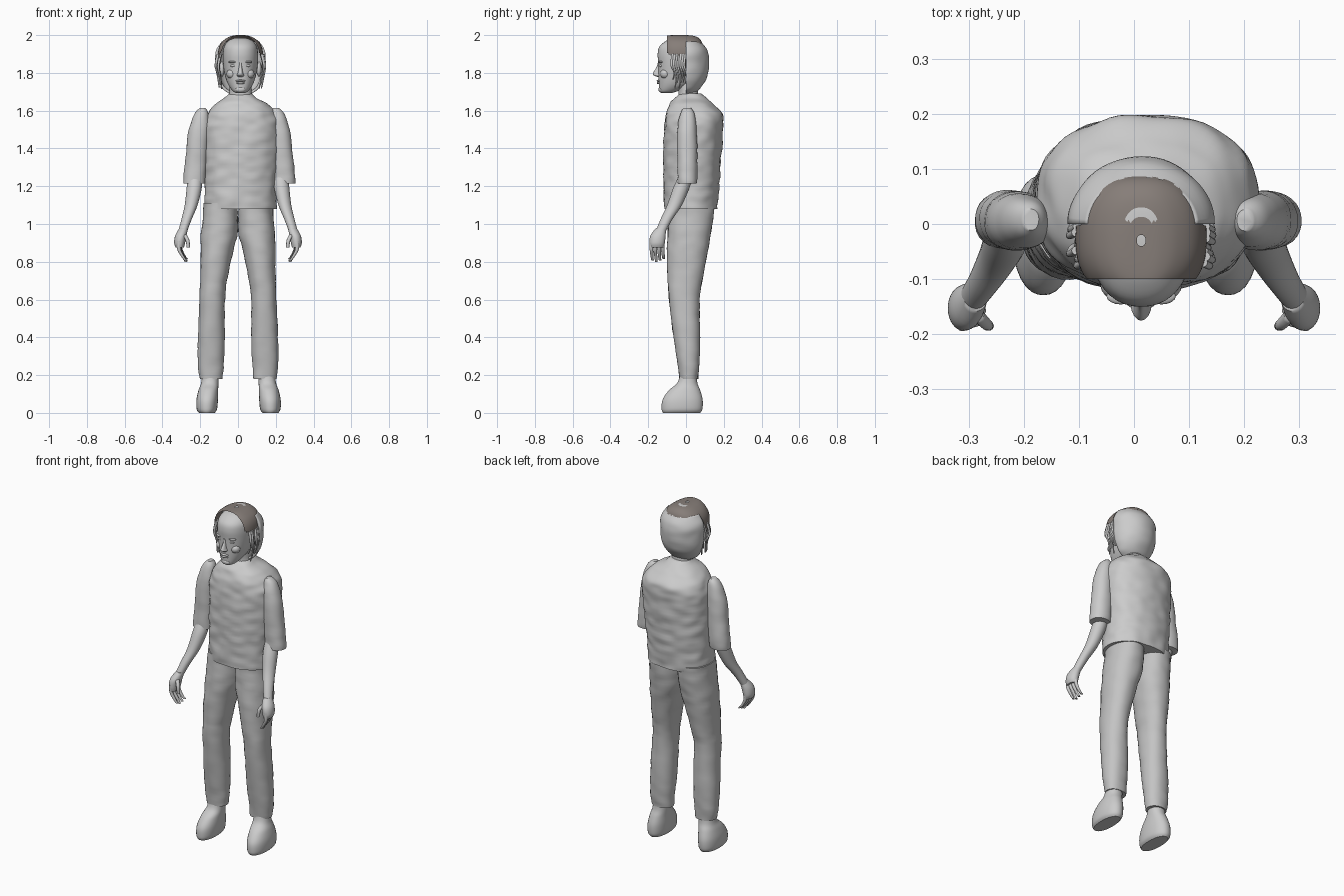
import bpy, bmesh, math, random
from mathutils import Vector, noise

random.seed(4)
MID = 0.013
if "Cube" in bpy.data.objects:
    bpy.data.objects.remove(bpy.data.objects["Cube"], do_unlink=True)


def material(name, colour):
    mat = bpy.data.materials.new(name)
    mat.use_nodes = True
    mat.diffuse_color = (*colour, 1)
    mat.node_tree.nodes["Principled BSDF"].inputs["Base Color"].default_value = (*colour, 1)
    return mat


GREY = material("pale grey", (0.6, 0.6, 0.6))
TROUSER_GREY = material("trouser grey", (0.55, 0.55, 0.55))
BROWN = material("hair brown", (0.24, 0.208, 0.19))


def finish(name, bm, mat, angle=50):
    """Turn a bmesh into a smooth shaded object."""
    bmesh.ops.recalc_face_normals(bm, faces=bm.faces)
    mesh = bpy.data.meshes.new(name)
    bm.to_mesh(mesh)
    bm.free()
    mesh.materials.append(mat)
    obj = bpy.data.objects.new(name, mesh)
    bpy.context.collection.objects.link(obj)
    bpy.ops.object.select_all(action="DESELECT")
    obj.select_set(True)
    bpy.context.view_layer.objects.active = obj
    bpy.ops.object.shade_smooth_by_angle(angle=math.radians(angle))
    return obj


def smooth_rows(rows, steps):
    """Interpolate rows of numbers with a smooth spline."""
    result = []
    for i in range(len(rows) - 1):
        a, b, c, d = (rows[max(0, min(len(rows) - 1, i + k))] for k in (-1, 0, 1, 2))
        for s in range(steps):
            t = s / steps
            result.append([q + 0.5 * t * (r - p + t * (2 * p - 5 * q + 4 * r - w
                           + t * (3 * (q - r) + w - p)))
                           for p, q, r, w in zip(a, b, c, d)])
    return result + [list(rows[-1])]


def loft_mesh(rows, side=1, mid=MID, sides=32, steps=5, power=2.2, bump=0, half=False):
    """Skin level rings given as (z, centre x, half width, front y, back y)."""
    bm = bmesh.new()
    rings = []
    count = sides + 1 if half else sides
    for z, cx, rx, front, back in smooth_rows(rows, steps):
        ring = []
        for k in range(count):
            a = (math.pi if half else math.tau) * k / sides
            c, s = math.cos(a), math.sin(a)
            r = (abs(c) ** power + abs(s) ** power) ** (-1 / power)
            p = Vector((mid + side * cx + rx * r * c,
                        (front + back) / 2 + (back - front) / 2 * r * s, z))
            if bump:
                wave = noise.noise(Vector((p.x * 14, p.y * 14, p.z * 24)))
                p += Vector((c, s, 0)) * bump * wave
            ring.append(bm.verts.new(p))
        rings.append(ring)
    for low, high in zip(rings, rings[1:]):
        for k in range(sides):
            n = (k + 1) % count
            bm.faces.new((low[k], low[n], high[n], high[k]))
    if not half:
        bm.faces.new(rings[0])
        bm.faces.new(rings[-1])
    return bm


def loft(name, rows, mat=GREY, **options):
    return finish(name, loft_mesh(rows, **options), mat)


def ball(name, loc, size, mat=GREY):
    bm = bmesh.new()
    bmesh.ops.create_uvsphere(bm, u_segments=16, v_segments=10, radius=1)
    for v in bm.verts:
        v.co = Vector(loc) + Vector(a * b for a, b in zip(v.co, size))
    return finish(name, bm, mat)


def strand(name, points, radius, tip=0.5):
    """A tapering tube along a few points."""
    rows = [(p[2], p[0], radius * (1 + (tip - 1) * i / (len(points) - 1)), p[1])
            for i, p in enumerate(points)]
    rows = [(z, x, r, y - r, y + r) for z, x, r, y in rows]
    return loft(name, rows, mid=0, sides=10, steps=4, power=2)


# Shirt body with soft wrinkles
loft("shirt", [
    (1.08, 0, .19, -.115, .165), (1.2, 0, .19, -.118, .175),
    (1.35, 0.005, .197, -.12, .186), (1.5, 0.01, .203, -.115, .195),
    (1.575, 0.01, .188, -.108, .196), (1.63, 0.007, .145, -.09, .15),
    (1.665, 0, .09, -.06, .11), (1.69, 0, .06, -.035, .075)],
    sides=72, steps=9, power=2.3, bump=0.007)

# Neck
loft("neck", [(1.64, 0, .07, -.05, .07), (1.69, 0, .06, -.04, .065),
              (1.76, 0, .058, -.05, .06)])

# Head and face
loft("head", [
    (1.693, 0, .022, -.13, -.08), (1.705, 0, .042, -.141, -.04),
    (1.74, 0, .066, -.144, .03), (1.79, 0, .083, -.146, .08),
    (1.85, 0, .092, -.147, .09), (1.9, 0, .093, -.15, .09),
    (1.94, 0, .086, -.14, .075), (1.97, 0, .065, -.105, .05),
    (1.985, 0, .03, -.07, .01)], sides=40, power=2.2)
loft("nose", [(1.778, 0, .012, -.15, -.12), (1.788, 0, .019, -.172, -.12),
              (1.8, 0, .014, -.174, -.12), (1.83, 0, .009, -.156, -.12),
              (1.855, 0, .008, -.149, -.12)], sides=16, power=2)
ball("upper_lip", (MID, -.144, 1.758), (.026, .011, .006))
ball("lower_lip", (MID, -.144, 1.747), (.022, .011, .007))
ball("chin", (MID, -.132, 1.712), (.028, .014, .016))
for side, word in ((-1, "right"), (1, "left")):
    ball(word + "_eye", (MID + side * .036, -.128, 1.838), (.017, .014, .008))
    ball(word + "_brow", (MID + side * .037, -.131, 1.858), (.026, .015, .007))
    ball(word + "_cheek", (MID + side * .046, -.11, 1.795), (.028, .027, .026))
    ball(word + "_ear", (MID + side * .098, -.015, 1.82), (.014, .026, .04))
    # Loose locks hanging over the ears
    for k in range(7):
        y = -.07 + .011 * k
        x = MID + side * (.1 + .02 * random.random())
        low = 1.71 + .07 * random.random()
        strand(f"{word}_lock_{k}", [
            (x, y, 1.9), (x + side * .012, y - .006, 1.84),
            (x + side * .004, y + .008, (low + 1.84) / 2),
            (x - side * .012 * random.random(), y, low)], .008, .4)

# Half shell behind the head
shell = loft("back_hair_shell", [
    (z, 0, rx, -ry, ry) for z, rx, ry in (
        (1.69, .06, .045), (1.72, .098, .078), (1.78, .124, .113),
        (1.86, .132, .122), (1.92, .128, .113), (1.965, .1, .08))],
    half=True, power=2, bump=0.003)
rim = shell.modifiers.new("thickness", "SOLIDIFY")
rim.thickness = 0.014

# Hair cap: open at the front, long at the temples, ragged at the back
bm = loft_mesh([
    (1.82, 0, .112, -.13, .07), (1.88, 0, .119, -.14, .085),
    (1.93, 0, .115, -.14, .09), (1.965, 0, .097, -.13, .083),
    (1.988, 0, .066, -.12, .062), (1.998, 0, .036, -.1, .03),
    (2.0, 0, .008, -.04, -.02)], sides=64, steps=6, power=2.4)
bmesh.ops.bisect_plane(bm, geom=bm.verts[:] + bm.edges[:] + bm.faces[:],
                       plane_co=(0, -.1, 0), plane_no=(0, -1, 0), clear_outer=True)
ragged = [random.uniform(-.012, .012) for _ in range(64)]


def below_hairline(face):
    c = face.calc_center_median()
    column = int(32 + 31 * math.atan2(c.y, c.x - MID) / math.pi)
    level = 1.95 if c.y > 0 else 1.83 + max(0, -c.y - .03) * 1.3
    return c.z < level + ragged[column] or len(face.verts) > 20


bmesh.ops.delete(bm, geom=[f for f in bm.faces if below_hairline(f)], context="FACES")
hair = finish("hair_cap", bm, BROWN)
hair.data.materials.append(GREY)
for poly in hair.data.polygons:
    x, y, z = poly.center
    distance = math.hypot(x - MID, y + .002)
    if y > 0.004 and .014 < distance < .033:
        poly.material_index = 1

for side, word in ((-1, "right"), (1, "left")):
    # Trouser legs and shoes
    loft(word + "_trouser_leg", [
        (1.11, .093, .09, -.09, .15), (1.03, .094, .094, -.092, .145),
        (.94, .1, .096, -.097, .13), (.85, .113, .085, -.1, .115),
        (.72, .127, .073, -.097, .09), (.6, .137, .067, -.09, .072),
        (.4, .141, .071, -.066, .075), (.26, .144, .069, -.045, .07),
        (.18, .142, .06, -.036, .064)],
        TROUSER_GREY, side=side, mid=0, bump=0.004)
    loft(word + "_shoe", [
        (0, .168, .042, -.122, .075), (.02, .168, .054, -.129, .087),
        (.07, .166, .057, -.124, .088), (.12, .16, .052, -.09, .075),
        (.16, .152, .046, -.045, .06), (.22, .147, .044, -.03, .055)],
        side=side, mid=0.003)
    # Sleeve and forearm
    loft(word + "_sleeve", [
        (1.615, .194, .014, -.012, .026), (1.585, .2, .036, -.03, .045),
        (1.5, .212, .055, -.046, .056), (1.36, .226, .058, -.046, .06),
        (1.25, .236, .059, -.045, .06), (1.215, .238, .058, -.045, .056)],
        side=side, mid=0.007, bump=0.003)
    loft(word + "_forearm", [
        (1.25, .228, .037, -.04, .035), (1.19, .232, .04, -.068, .018),
        (1.1, .248, .034, -.1, -.022), (1.02, .274, .027, -.137, -.075),
        (.95, .296, .023, -.165, -.112)], side=side, mid=0, power=2)
    # Hand with four fingers and a thumb
    loft(word + "_palm", [
        (.98, .287, .022, -.158, -.105), (.94, .302, .03, -.188, -.108),
        (.9, .309, .029, -.194, -.112), (.875, .308, .022, -.19, -.118)],
        side=side, mid=0, power=2)
    for k in range(4):
        y = -.183 + k * .02
        tip = .8 + .007 * abs(k - 1)
        strand(f"{word}_finger_{k}", [
            (side * .312, y, .91), (side * (.312 - .003 * k), y, .865),
            (side * (.294 - .003 * k), y + .003, .83),
            (side * (.278 - .003 * k), y + .006, tip)], .0115, .6)
    strand(word + "_thumb", [
        (side * .285, -.165, .945), (side * .268, -.182, .915),
        (side * .263, -.185, .875)], .0125, .7)
